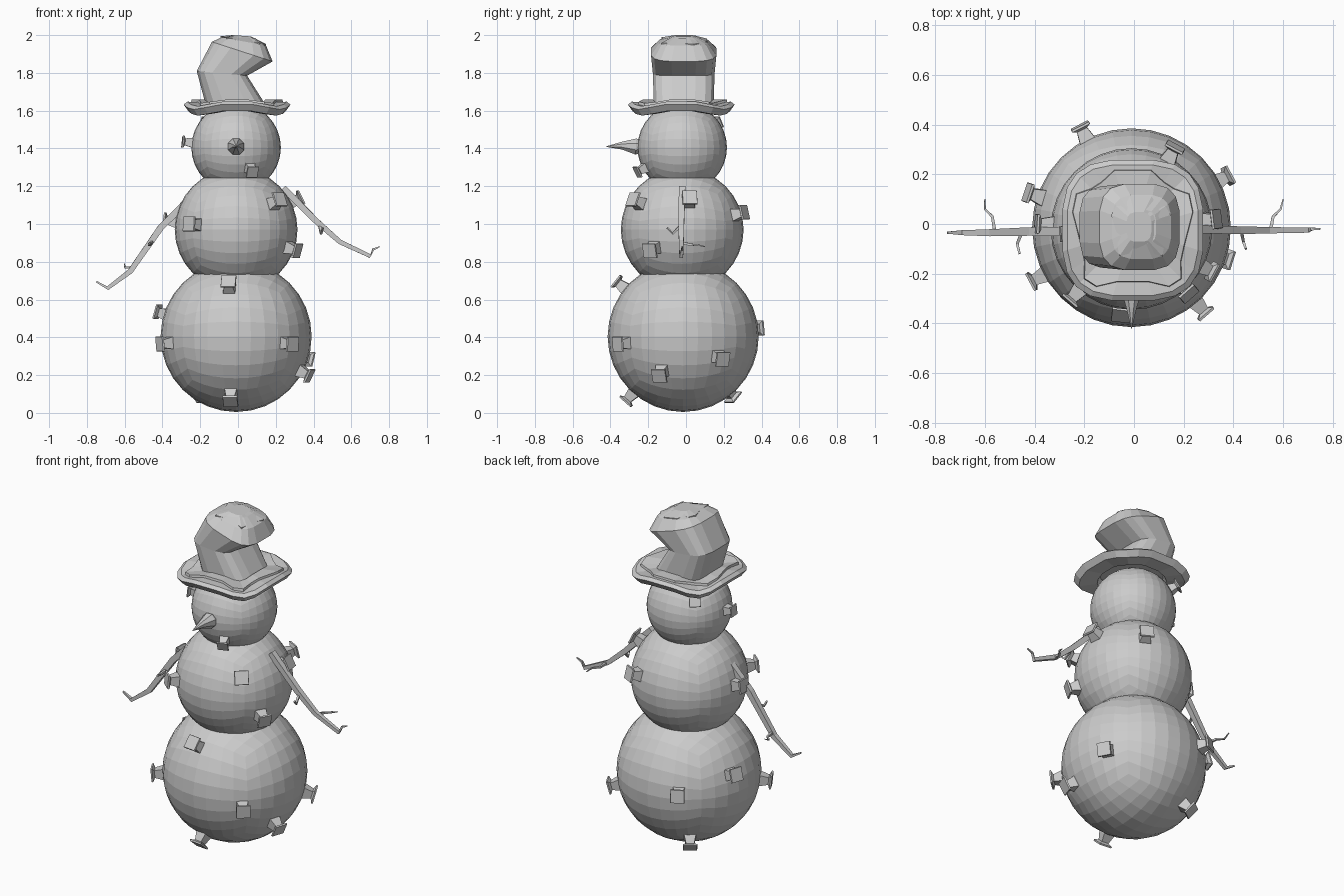
import bpy, bmesh, math
from mathutils import Vector

cube = bpy.data.objects.get("Cube")
if cube:
    bpy.data.objects.remove(cube)

grey = bpy.data.materials.new("plain grey")
grey.use_nodes = True
GREY = (0.6, 0.6, 0.6, 1)
grey.diffuse_color = GREY
grey.node_tree.nodes["Principled BSDF"].inputs["Base Color"].default_value = GREY


def finish(name, bm):
    bmesh.ops.recalc_face_normals(bm, faces=bm.faces)
    mesh = bpy.data.meshes.new(name)
    bm.to_mesh(mesh)
    bm.free()
    mesh.materials.append(grey)
    obj = bpy.data.objects.new(name, mesh)
    bpy.context.collection.objects.link(obj)
    return obj


def loft(name, rings, caps=True, closed=False):
    """Skin a list of point rings, with flat end caps or as a closed loop."""
    bm = bmesh.new()
    vs = [[bm.verts.new(p) for p in ring] for ring in rings]
    pairs = list(zip(vs, vs[1:])) + ([(vs[-1], vs[0])] if closed else [])
    n = len(vs[0])
    for a, b in pairs:
        for i in range(n):
            j = (i + 1) % n
            bm.faces.new((a[i], a[j], b[j], b[i]))
    if caps and not closed:
        bm.faces.new(vs[0])
        bm.faces.new(vs[-1])
    return finish(name, bm)


def round_ring(n, centre, direction, radius, turn=0.0):
    q = Vector(direction).to_track_quat('Z', 'Y')
    angles = [2 * math.pi * i / n + turn for i in range(n)]
    return [Vector(centre) + q @ Vector((radius * math.cos(a), radius * math.sin(a), 0))
            for a in angles]


def tube(name, path, radii, n=4):
    pts = [Vector(p) for p in path]
    rings = []
    for i, p in enumerate(pts):
        d = pts[min(i + 1, len(pts) - 1)] - pts[max(i - 1, 0)]
        rings.append(round_ring(n, p, d, radii[i], math.pi / n))
    return loft(name, rings)


def soft_square(n, power=0.65):
    """Unit rounded square as (u, v, angle)."""
    out = []
    for i in range(n):
        a = 2 * math.pi * (i + 0.5) / n
        c, s = math.cos(a), math.sin(a)
        out.append((math.copysign(abs(c) ** power, c),
                    math.copysign(abs(s) ** power, s), a))
    return out


# Snowballs: cubes with gridded sides pushed out to a sphere
def snowball(name, centre, radius):
    bm = bmesh.new()
    bmesh.ops.create_cube(bm, size=2)
    bmesh.ops.subdivide_edges(bm, edges=bm.edges, cuts=7, use_grid_fill=True)
    for v in bm.verts:
        even = Vector([math.tan(c * math.pi / 4) for c in v.co])
        v.co = Vector(centre) + even.normalized() * radius
    finish(name, bm)


BALLS = {"lower": ((-0.01, -0.015, 0.405), 0.4),
         "middle": ((-0.01, -0.02, 0.97), 0.325),
         "head": ((-0.01, -0.02, 1.405), 0.237)}
for label, (centre, radius) in BALLS.items():
    snowball(label + "_ball", centre, radius)

# Pegs: flared square studs standing on the balls, given by a point they pass through
PEGS = {"lower": [(-0.05, -0.36, 0.69), (-0.44, 0.13, 0.54), (-0.41, -0.23, 0.365),
                  (0.28, -0.35, 0.365), (0.39, 0.2, 0.28), (0.37, -0.14, 0.2),
                  (-0.04, -0.31, 0.07), (-0.22, 0.4, 0.45), (-0.21, 0.26, 0.07)],
        "middle": [(-0.25, -0.3, 1.0), (0.22, -0.28, 1.13), (0.31, -0.19, 0.86),
                   (0.33, 0.02, 1.14), (0.16, 0.3, 1.06), (-0.38, 0.0, 1.02)],
        "head": [(-0.28, -0.04, 1.435), (0.07, -0.24, 1.285), (-0.17, 0.16, 1.535)]}
PEG_PROFILE = [(-0.03, 0.034), (0.0, 0.032), (0.045, 0.022), (0.055, 0.04), (0.064, 0.038)]
for label, points in PEGS.items():
    centre, radius = BALLS[label]
    size = 0.8 if label == "head" else 1.0
    for k, p in enumerate(points):
        d = (Vector(p) - Vector(centre)).normalized()
        rings = [round_ring(4, Vector(centre) + d * (radius + h * size), d,
                            w * size * math.sqrt(2), math.pi / 4) for h, w in PEG_PROFILE]
        loft(f"{label}_peg_{k + 1}", rings)

# Nose
tube("nose", [(-0.01, -0.22, 1.41), (-0.01, -0.265, 1.41), (-0.01, -0.34, 1.415),
              (-0.01, -0.42, 1.41)], [0.03, 0.046, 0.022, 0.002], 8)

# Arms with their twigs
tube("right_arm", [(-0.26, -0.03, 1.13), (-0.41, -0.03, 0.98), (-0.57, -0.035, 0.75),
                   (-0.69, -0.035, 0.66), (-0.75, -0.035, 0.695)],
     [0.026, 0.024, 0.02, 0.014, 0.006])
tube("left_arm", [(0.24, -0.02, 1.19), (0.42, -0.025, 1.01), (0.54, -0.025, 0.905),
                  (0.7, -0.025, 0.83), (0.715, -0.02, 0.865), (0.75, -0.02, 0.88)],
     [0.024, 0.022, 0.018, 0.014, 0.008, 0.004])
TWIGS = {"right_outer_twig": [(-0.56, -0.03, 0.77), (-0.57, 0.03, 0.77),
                              (-0.6, 0.06, 0.77), (-0.6, 0.1, 0.79)],
         "right_inner_twig": [(-0.45, -0.03, 0.91), (-0.47, -0.08, 0.89), (-0.46, -0.12, 0.9)],
         "left_outer_twig": [(0.55, -0.02, 0.9), (0.56, 0.03, 0.89),
                             (0.59, 0.06, 0.89), (0.6, 0.1, 0.88)],
         "left_inner_twig": [(0.43, -0.02, 1.0), (0.44, -0.07, 0.95), (0.45, -0.1, 0.98)]}
for name, path in TWIGS.items():
    tube(name, path, [0.01, 0.008, 0.006, 0.003][:len(path)])

# Hat brim: rounded square whose corners droop
BRIM = [(0.17, 1.6), (0.26, 1.6), (0.285, 1.635), (0.265, 1.65), (0.15, 1.645)]
rings = []
for r, z in BRIM:
    rings.append([(r * u - 0.005, r * v - 0.025, z - 0.028 * (r / 0.28) * math.sin(2 * a) ** 2)
                  for u, v, a in soft_square(20)])
loft("hat_brim", rings, closed=True)

# Ragged snow lying on the brim
rings = []
for r, z, ragged in [(0.15, 1.64, 0), (0.23, 1.635, 0.025), (0.225, 1.66, 0.025), (0.15, 1.66, 0)]:
    ring = []
    for u, v, a in soft_square(20):
        w = r + ragged * math.sin(5 * a)
        ring.append((w * u - 0.005, w * v - 0.025, z - 0.02 * math.sin(2 * a) ** 2))
    rings.append(ring)
loft("brim_snow", rings, closed=True)


# Hat crown: leans one way, then folds back under a domed top
def crown_ring(left, right, half_depth, ragged=0.0, lift=0.0):
    ring = []
    for u, v, a in soft_square(16, 0.6):
        k = 1 + ragged * math.sin(5 * a)
        t = (u * k + 1) / 2
        ring.append((left[0] + (right[0] - left[0]) * t, v * k * half_depth - 0.012,
                     left[1] + (right[1] - left[1]) * t + lift))
    return ring


loft("hat_crown", [crown_ring((-0.17, 1.62), (0.155, 1.62), 0.16),
                   crown_ring((-0.22, 1.81), (0.05, 1.785), 0.165),
                   crown_ring((-0.14, 1.965), (0.185, 1.86), 0.175),
                   crown_ring((-0.09, 1.988), (0.15, 1.945), 0.13),
                   crown_ring((-0.04, 1.995), (0.09, 1.985), 0.07)])

# Thin ragged snow on top of the crown
loft("crown_snow", [crown_ring((-0.08, 1.98), (0.135, 1.94), 0.115, 0.15),
                    crown_ring((-0.08, 1.992), (0.135, 1.955), 0.115, 0.15),
                    crown_ring((-0.03, 2.0), (0.07, 1.993), 0.06)])
